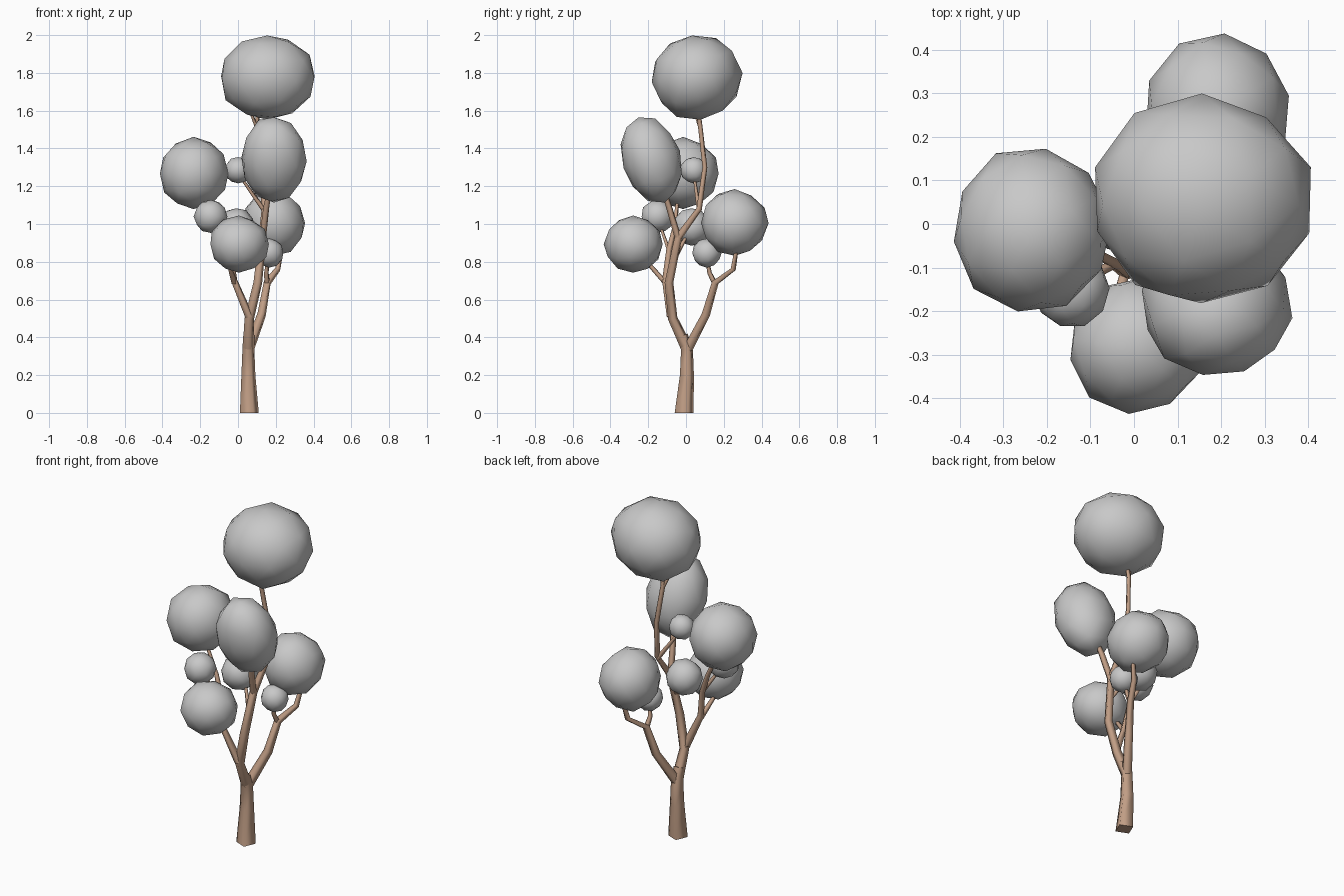
import bpy, bmesh, random
from math import cos, sin, pi
from mathutils import Vector, Matrix

random.seed(4)
cube = bpy.data.objects.get("Cube")
if cube:
    bpy.data.objects.remove(cube, do_unlink=True)


def material(name, rgb):
    mat = bpy.data.materials.new(name)
    mat.use_nodes = True
    mat.diffuse_color = (*rgb, 1)
    mat.node_tree.nodes["Principled BSDF"].inputs["Base Color"].default_value = (*rgb, 1)
    return mat


bark = material("brown_bark", (0.53, 0.34, 0.235))
leaf = material("grey_foliage", (0.58, 0.58, 0.58))


def add_object(name, bm, mat):
    bmesh.ops.recalc_face_normals(bm, faces=bm.faces)
    mesh = bpy.data.meshes.new(name)
    bm.to_mesh(mesh)
    bm.free()
    mesh.materials.append(mat)
    obj = bpy.data.objects.new(name, mesh)
    bpy.context.collection.objects.link(obj)
    return obj


def limb(name, points):
    """Four-sided tapered tube through (x, y, z, radius) points."""
    bm = bmesh.new()
    centres = [Vector(p[:3]) for p in points]
    last = len(points) - 1
    rings = []
    for i, c in enumerate(centres):
        tangent = (centres[min(i + 1, last)] - centres[max(i - 1, 0)]).normalized()
        if c.z == 0:
            tangent = Vector((0, 0, 1))
        side = Vector((0, 1, 0)).cross(tangent).normalized()
        other = tangent.cross(side)
        ring = []
        for k in range(4):
            a = pi / 8 + k * pi / 2
            ring.append(bm.verts.new(c + (side * cos(a) + other * sin(a)) * points[i][3]))
        rings.append(ring)
    for low, high in zip(rings, rings[1:]):
        for k in range(4):
            n = (k + 1) % 4
            bm.faces.new((low[k], low[n], high[n], high[k])).smooth = True
    # Flat end caps
    bm.faces.new(rings[0])
    bm.faces.new(rings[-1])
    add_object(name, bm, bark)


def foliage(name, centre, radii, tilt=0.0):
    """Slightly uneven low-poly ball of leaves."""
    bm = bmesh.new()
    bmesh.ops.create_icosphere(bm, subdivisions=2, radius=1)
    for v in bm.verts:
        v.co *= random.uniform(0.98, 1.04)
    spin = Matrix.Rotation(random.uniform(0, pi), 4, "Z")
    bm.transform(Matrix.Translation(centre) @ Matrix.Rotation(tilt, 4, "X")
                 @ Matrix.Diagonal((*radii, 1)) @ spin)
    for f in bm.faces:
        f.smooth = True
    add_object(name, bm, leaf)


# Trunk and the two main limbs
limb("trunk", [(.06, -.01, 0, .054), (.055, .005, .2, .04), (.055, .005, .34, .034),
               (.057, -.02, .41, .032)])
limb("main_limb", [(.055, .005, .34, .033), (.06, -.07, .5, .027), (.105, -.09, .69, .025),
                   (.13, -.04, .93, .022), (.14, .07, 1.08, .016), (.125, .1, 1.3, .014),
                   (.1, .075, 1.52, .013), (.11, .06, 1.66, .009)])
limb("back_limb", [(.055, .005, .33, .03), (.125, .105, .52, .025), (.155, .155, .69, .021),
                   (.21, .25, .76, .016), (.235, .27, .88, .011)])

# Smaller branches reaching into the foliage
limb("left_branch", [(.06, -.08, .51, .024), (-.02, -.11, .7, .018), (-.045, -.09, .86, .016),
                     (-.1, -.06, .98, .013), (-.19, -.04, 1.16, .009)])
limb("front_low_branch", [(-.02, -.11, .69, .016), (-.045, -.19, .78, .012), (-.02, -.25, .85, .009)])
limb("left_twig", [(-.045, -.09, .86, .012), (-.13, -.14, 1.0, .008)])
limb("front_high_branch", [(.13, -.04, .92, .019), (.15, -.09, 1.09, .017), (.18, -.14, 1.25, .01)])
limb("middle_twig", [(.12, -.065, .81, .014), (.05, 0, .93, .009)])
limb("upper_twig", [(.14, .07, 1.07, .014), (.02, .045, 1.24, .008)])
limb("back_twig", [(.155, .155, .68, .016), (.15, .125, .74, .013), (.16, .11, .82, .009)])
limb("top_twig", [(.1, .075, 1.51, .011), (.06, .04, 1.61, .007)])

# Large foliage balls
foliage("top_foliage", (.155, .055, 1.775), (.255, .24, .225), 0.1)
foliage("left_foliage", (-.235, -.015, 1.267), (.183, .192, .187))
foliage("front_high_foliage", (.19, -.183, 1.342), (.174, .158, .235), 0.3)
foliage("back_foliage", (.19, .257, 1.005), (.166, .175, .174))
foliage("front_low_foliage", (.005, -.28, .893), (.157, .155, .148))

# Small foliage balls
for name, centre, r in (("left_small_foliage", (-.145, -.15, 1.04), .088),
                        ("upper_small_foliage", (0, .04, 1.285), .07),
                        ("back_small_foliage", (.165, .11, .847), .076),
                        ("middle_small_foliage", (-.01, .03, .985), .1)):
    foliage(name, centre, (r, r, r))
